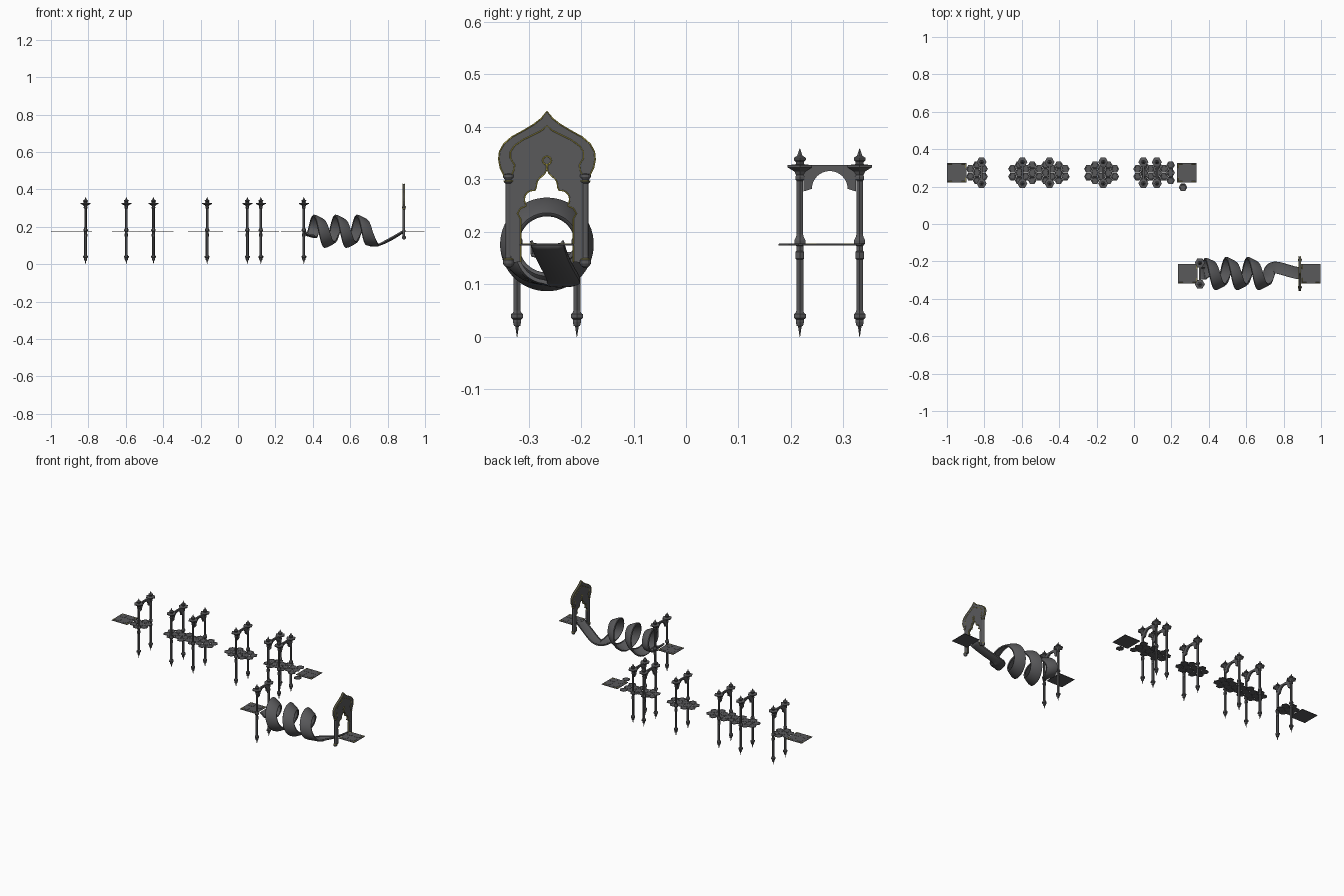
import bpy, bmesh
from math import sin, cos, pi, radians, sqrt
from mathutils import Vector

if "Cube" in bpy.data.objects:
    bpy.data.objects.remove(bpy.data.objects["Cube"])

def mat(name, c):
    m = bpy.data.materials.new(name)
    m.diffuse_color = (*c, 1)
    m.use_nodes = True
    m.node_tree.nodes["Principled BSDF"].inputs["Base Color"].default_value = m.diffuse_color
    return m
STONE, GOLD = mat("dark_stone", (.1, .1, .105)), mat("gold", (.42, .36, .06))
BACK, FRONT, DECK = .274, -.265, .176

def add(name, verts, faces, m=STONE):
    me = bpy.data.meshes.new(name)
    me.from_pydata(verts, [], faces)
    bm = bmesh.new(); bm.from_mesh(me)
    bmesh.ops.recalc_face_normals(bm, faces=bm.faces)
    bm.to_mesh(me); bm.free()
    me.materials.append(m)
    ob = bpy.data.objects.new(name, me)
    bpy.context.collection.objects.link(ob)
    return ob

def copy(ob, name, loc):
    c = bpy.data.objects.new(name, ob.data)
    c.location = loc
    bpy.context.collection.objects.link(c)

def lathe(name, prof, n):
    v = [(r*cos(2*pi*i/n), r*sin(2*pi*i/n), z) for r, z in prof for i in range(n)]
    f = [(k*n+i, k*n+(i+1) % n, (k+1)*n+(i+1) % n, (k+1)*n+i)
         for k in range(len(prof)-1) for i in range(n)]
    f += [tuple(range(n)), tuple(range(len(v)-n, len(v)))]
    return add(name, v, f)

def prism_x(name, pts, half):
    """Extrude a (y, z) outline along x."""
    n = len(pts)
    v = [(s*half, y, z) for s in (-1, 1) for y, z in pts]
    f = [tuple(range(n)), tuple(range(n, 2*n))]
    f += [(i, (i+1) % n, n+(i+1) % n, n+i) for i in range(n)]
    return add(name, v, f)

def box(name, x0, x1, y0, y1, z0, z1, m=STONE):
    ob = prism_x(name, [(y0, z0), (y1, z0), (y1, z1), (y0, z1)], (x1-x0)/2)
    ob.location.x = (x0+x1)/2
    ob.data.materials[0] = m
    return ob

def trim(name, pts, r, closed=False):
    """Gold moulding along 3D points."""
    cu = bpy.data.curves.new(name, 'CURVE')
    cu.dimensions, cu.bevel_depth, cu.bevel_resolution = '3D', r, 1
    sp = cu.splines.new('POLY')
    sp.points.add(len(pts)-1)
    for p, q in zip(sp.points, pts):
        p.co = (*q, 1)
    sp.use_cyclic_u = closed
    cu.materials.append(GOLD)
    ob = bpy.data.objects.new(name, cu)
    bpy.context.collection.objects.link(ob)

def arc(cx, cy, r, a0, a1, n=10):
    return [(cx+r*cos(radians(a0+(a1-a0)*i/n)), cy+r*sin(radians(a0+(a1-a0)*i/n))) for i in range(n+1)]

def mirrored(half):
    """Right half running towards the apex -> full line, right to left."""
    return half + [(-y, z) for y, z in reversed(half[:-1])]

# Hexagonal post gates
post = lathe("gate_post", [
    (.0006, 0), (.004, .02), (.007, .021), (.009, .028), (.009, .033), (.013, .036), (.013, .043),
    (.009, .046), (.0075, .05), (.0075, .147), (.0095, .149), (.0095, .162), (.0075, .164),
    (.0075, .173), (.012, .178), (.012, .184), (.0085, .19), (.007, .196), (.007, .297), (.01, .3),
    (.01, .305), (.008, .308), (.012, .315), (.027, .323), (.027, .327), (.009, .329), (.009, .333),
    (.013, .337), (.013, .341), (.006, .345), (.004, .35), (.0006, .359)], 6)
span = prism_x("gate_arch", [(-.05, .277), (-.05, .327), (.05, .327), (.05, .277)]
               + arc(0, .282, .034, 0, 180, 16)[:], .005)
gates = [(x, BACK) for x in (-.815, -.597, -.452, -.165, .05, .122)] + [(.352, FRONT)]
for k, (x, y) in enumerate(gates):
    copy(span, f"gate_arch_{k}", (x, y, 0))
    for s in (-1, 1):
        copy(post, f"gate_post_{k}_{s}", (x, y+s*.057, 0))
bpy.data.objects.remove(post)
bpy.data.objects.remove(span)

# Hexagonal tile walkways: number of tiles in each column
R = .0236
tile = lathe("tile", [(R*.97, -.002), (R*.97, .001), (R*.88, .002), (R*.7, .002), (R*.66, .0012)], 6)
walks = [(-.9, [2, 3, 2]), (-.65, [2, 3, 2, 3, 2, 3, 2, 3, 2]),
         (-.244, [2, 3, 2, 3, 2]), (.019, [2, 3, 2, 3, 2, 3])]
for w, (x0, cols) in enumerate(walks):
    for c, n in enumerate(cols):
        for r in range(n):
            copy(tile, f"walk_tile_{w}_{c}_{r}",
                 (x0+1.5*R*c+(.025 if w == 0 else 0), BACK+(r-(n-1)/2)*sqrt(3)*R, DECK))
copy(tile, "loose_tile", (.262, .196, DECK))
bpy.data.objects.remove(tile)

# Square decks with gold edging and raised quarter panels
for k, (cx, cy) in enumerate([(-.948, BACK), (.283, BACK), (.287, FRONT), (.946, FRONT)]):
    h = .052
    box(f"deck_{k}", cx-h, cx+h, cy-h, cy+h, DECK-.002, DECK+.001)
    e = h-.006
    for sx in (-1, 1):
        for sy in (-1, 1):
            a, b = sorted((sx*.01, sx*.04)), sorted((sy*.01, sy*.04))
            box(f"deck_panel_{k}", cx+a[0], cx+a[1], cy+b[0], cy+b[1], DECK+.0005, DECK+.002)
            trim(f"deck_corner_trim_{k}", [(cx+sx*e, cy+sy*.025, DECK+.001), (cx+sx*e, cy+sy*e, DECK+.001),
                                           (cx+sx*.025, cy+sy*e, DECK+.001)], .0008)

# Spiral chute: centre line with an up vector and bank angle
def smooth(t):
    t = max(0, min(1, t))
    return t*t*(3-2*t)

path = [(Vector((.35, FRONT, DECK)), Vector((0, 0, 1)), 0)]
for i in range(0, 145):
    a = -90+i*7.5
    t = radians(a)
    r = .024+.052*smooth((a+90)/110)
    up = Vector((0, -cos(t), -sin(t)))
    bank = 28*smooth((a+60)/90)*(1-smooth((a-900)/90))
    path.append((Vector((.405+.115*a/360, FRONT, DECK))-up*r, up, bank))
p0 = path[-1][0]
p1, p2, p3 = Vector((.735, -.2, .085)), Vector((.80, FRONT+.012, .115)), Vector((.893, FRONT, DECK))
for i in range(1, 21):
    t = i/20
    p = p0*(1-t)**3+3*p1*t*(1-t)**2+3*p2*t*t*(1-t)+p3*t**3
    path.append((p, Vector((0, 0, 1)), 0))
section = [(-.03, .009), (-.0295, .003), (-.02, .0005), (0, 0), (.02, .0005), (.0295, .003), (.03, .009)]
verts = []
for i, (p, up, bank) in enumerate(path):
    fwd = (path[min(i+1, len(path)-1)][0]-path[max(i-1, 0)][0]).normalized()
    left = up.cross(fwd).normalized()
    up = fwd.cross(left)
    b = radians(bank)
    side, nrm = left*cos(b)-up*sin(b), up*cos(b)+left*sin(b)
    verts += [p+side*u+nrm*v for u, v in section]
n = len(section)
chute = add("spiral_chute", verts, [(k*n+i, k*n+i+1, (k+1)*n+i+1, (k+1)*n+i)
                                    for k in range(len(path)-1) for i in range(n-1)])
sol = chute.modifiers.new("thickness", 'SOLIDIFY')
sol.thickness, sol.offset = .004, 0
bpy.context.view_layer.objects.active = chute
chute.select_set(True)
bpy.ops.object.shade_smooth_by_angle()

# Ornate ogee portal
GX = .887
outer = [(.077, .14), (.077, .303), (.081, .306), (.089, .322), (.092, .338), (.0905, .353), (.082, .368),
         (.067, .381), (.045, .393), (.025, .405), (.011, .416), (0, .43)]
opening = ([(.05, .143), (.05, .225), (.056, .235), (.05, .245), (.04, .249)] + arc(.026, .262, .017, -35, 100)
           + arc(0, .288, .02, -5, 60, 6) + [(.004, .311), (0, .319)])
panel = [(.069, .305), (.063, .318), (.062, .328), (.07, .341), (.07, .352), (.062, .364), (.045, .376),
         (.022, .387), (.009, .394), (0, .402)]
portal = prism_x("portal_frame", mirrored(outer) + mirrored(opening)[::-1], .005)
portal.location = (GX, FRONT, 0)
for s in (-1, 1):
    for nm, half, r in (("outer", outer[1:], .0015), ("opening", opening, .0014), ("panel", panel, .0012)):
        trim(f"portal_{nm}_trim", [(GX+s*.005, FRONT+y, z) for y, z in mirrored(half)], r)
    # Ring and small stem above the opening
    trim("portal_ring", [(GX+s*.005, FRONT+y, z) for y, z in arc(0, .336, .008, 0, 345, 16)], .0015, True)
    trim("portal_ring_stem", [(GX+s*.005, FRONT, .318), (GX+s*.005, FRONT, .328)], .0018)
    col = lathe("portal_column", [(.002, .131), (.008, .135), (.011, .14), (.011, .146), (.007, .15), (.0065, .155),
                                  (.0065, .292), (.009, .295), (.007, .299), (.011, .305), (.011, .309), (.003, .312)], 12)
    col.location = (GX, FRONT+s*.073, 0)
    for z in (.148, .297, .307):
        trim("portal_column_band", [(GX+x, FRONT+s*.073+y, z) for x, y in arc(0, 0, .009, 0, 330, 11)], .0013, True)
